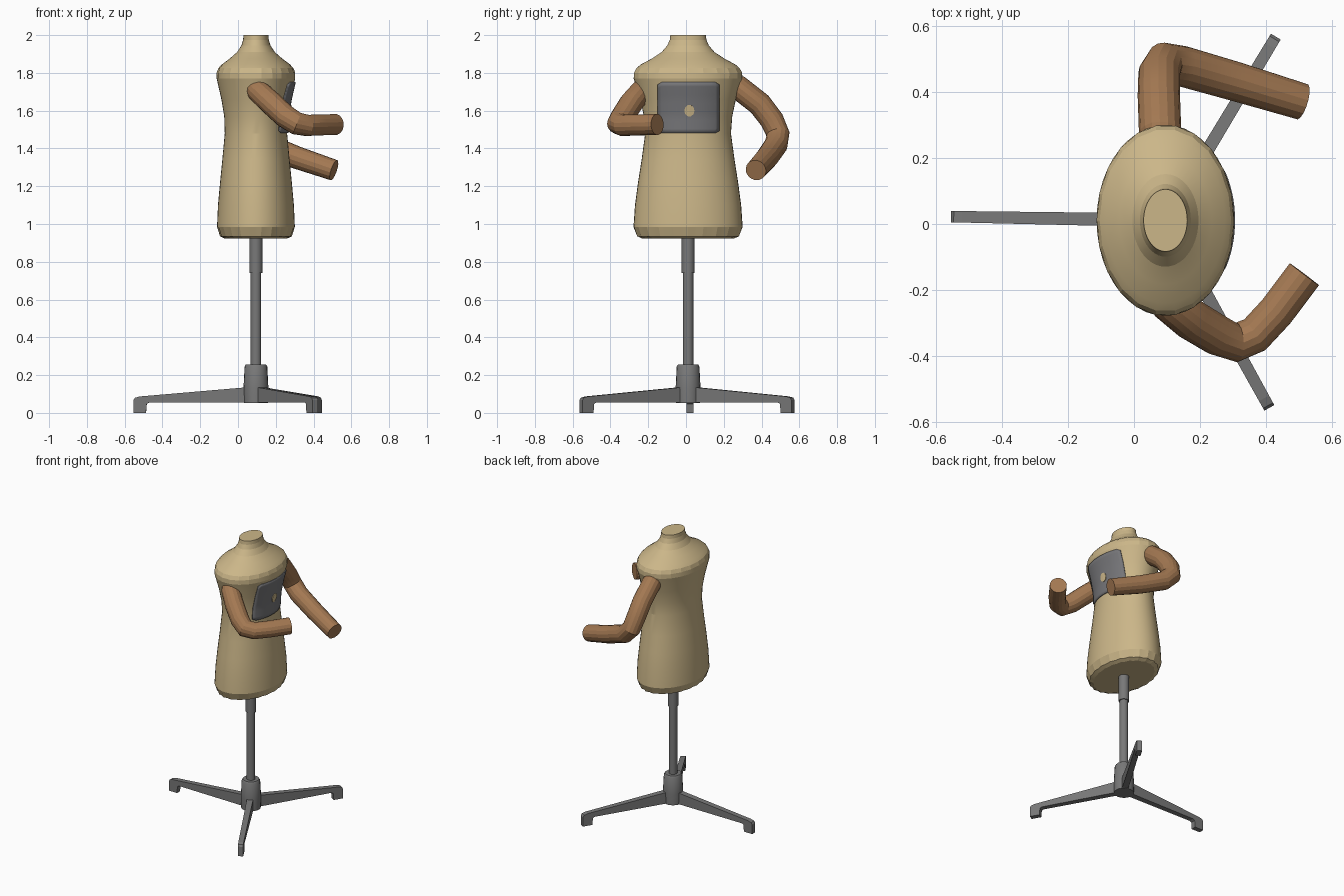
import bpy, bmesh, math
from mathutils import Vector

if "Cube" in bpy.data.objects:
    bpy.data.objects.remove(bpy.data.objects["Cube"])

CX, CY = 0.095, 0.011   # axis of the stand and torso


def material(name, rgb):
    m = bpy.data.materials.new(name)
    m.diffuse_color = (*rgb, 1)
    m.use_nodes = True
    m.node_tree.nodes["Principled BSDF"].inputs["Base Color"].default_value = m.diffuse_color
    return m


CLOTH = material("tan_cloth", (0.60, 0.47, 0.25))
WOOD = material("brown_wood", (0.37, 0.19, 0.085))
METAL = material("grey_metal", (0.19, 0.19, 0.19))
PANEL = material("slate_panel", (0.18, 0.18, 0.19))


def finish(bm, name, mat, smooth=None):
    bmesh.ops.recalc_face_normals(bm, faces=bm.faces)
    me = bpy.data.meshes.new(name)
    bm.to_mesh(me)
    bm.free()
    ob = bpy.data.objects.new(name, me)
    bpy.context.collection.objects.link(ob)
    me.materials.append(mat)
    if smooth:
        bpy.ops.object.select_all(action='DESELECT')
        ob.select_set(True)
        bpy.context.view_layer.objects.active = ob
        bpy.ops.object.shade_smooth_by_angle(angle=math.radians(smooth))
    return ob


def loft(rings, name, mat, smooth=None):
    """Skin a list of closed rings of points and cap both ends."""
    bm = bmesh.new()
    rows = [[bm.verts.new(p) for p in r] for r in rings]
    n = len(rows[0])
    for a, b in zip(rows, rows[1:]):
        for i in range(n):
            j = (i + 1) % n
            bm.faces.new((a[i], a[j], b[j], b[i]))
    bm.faces.new(rows[0])
    bm.faces.new(rows[-1])
    return finish(bm, name, mat, smooth)


def ellipse(z, hx, hy, n, pleat=0.0):
    pts = []
    for i in range(n):
        a = math.tau * i / n
        k = 1 - pleat * (i % 2)
        pts.append((CX + hx * k * math.cos(a), CY + hy * k * math.sin(a), z))
    return pts


# Torso profile: height, half width x, half width y, pleat depth
TORSO = [
    (0.923, 0.165, 0.245, 0.03), (0.935, 0.190, 0.272, 0.03),
    (0.985, 0.206, 0.289, 0.0), (1.10, 0.201, 0.281, 0.0),
    (1.22, 0.190, 0.265, 0.0), (1.34, 0.178, 0.246, 0.0),
    (1.48, 0.165, 0.227, 0.0), (1.57, 0.168, 0.234, 0.0),
    (1.66, 0.183, 0.253, 0.0), (1.77, 0.208, 0.288, 0.0),
    (1.80, 0.208, 0.289, 0.015), (1.825, 0.199, 0.276, 0.012),
    (1.845, 0.180, 0.250, 0.0), (1.875, 0.140, 0.193, 0.0),
    (1.91, 0.100, 0.140, 0.0), (1.945, 0.077, 0.110, 0.0),
    (1.975, 0.068, 0.097, 0.0), (2.0, 0.066, 0.094, 0.0),
]
loft([ellipse(z, hx, hy, 44, p) for z, hx, hy, p in TORSO], "torso", CLOTH, 12)


def chest(y, z, gap):
    """Point just off the chest surface on the +x side."""
    for (z0, a0, b0, _), (z1, a1, b1, _) in zip(TORSO, TORSO[1:]):
        if z0 <= z <= z1:
            t = (z - z0) / (z1 - z0)
            hx, hy = a0 + (a1 - a0) * t, b0 + (b1 - b0) * t
            return Vector((CX + hx * math.sqrt(1 - ((y - CY) / hy) ** 2) + gap, y, z))


# Chest panel: curved sheet with clipped corners
bm = bmesh.new()
NY, NZ = 16, 12
grid = []
for i in range(NY + 1):
    v = abs(2 * i / NY - 1)
    half = 0.135 - (0.012 if v == 1 else 0)
    grid.append([bm.verts.new(chest(0.013 + 0.162 * (2 * i / NY - 1),
                                    1.616 + half * (2 * k / NZ - 1), 0.004))
                 for k in range(NZ + 1)])
for i in range(NY):
    for k in range(NZ):
        bm.faces.new((grid[i][k], grid[i + 1][k], grid[i + 1][k + 1], grid[i][k + 1]))
panel = finish(bm, "chest_panel", PANEL, 30)
mod = panel.modifiers.new("thickness", 'SOLIDIFY')
mod.thickness = 0.006
mod.offset = 0

# Small cloth spot in the panel
bm = bmesh.new()
rim = [bm.verts.new(chest(0.018 + 0.027 * math.cos(math.tau * i / 10),
                          1.60 + 0.031 * math.sin(math.tau * i / 10), 0.009))
       for i in range(10)]
mid = bm.verts.new(chest(0.018, 1.60, 0.009))
for i in range(10):
    bm.faces.new((mid, rim[i], rim[(i + 1) % 10]))
spot = finish(bm, "panel_spot", CLOTH)
mod = spot.modifiers.new("thickness", 'SOLIDIFY')
mod.thickness = 0.004
mod.offset = 0


def arm(path, name, n=16):
    """Sweep a round section along (x, y, z, radius) points."""
    pts = [Vector(p[:3]) for p in path]
    u, rings = None, []
    for i, p in enumerate(pts):
        before = (p - pts[i - 1]).normalized() if i else Vector()
        after = (pts[i + 1] - p).normalized() if i + 1 < len(pts) else Vector()
        t = (before + after).normalized()
        u = t.cross(Vector((0, 0, 1))) if u is None else u - t * u.dot(t)
        u.normalize()
        w = t.cross(u)
        r = path[i][3]
        rings.append([p + r * (u * math.cos(math.tau * k / n) + w * math.sin(math.tau * k / n))
                      for k in range(n)])
    loft(rings, name, WOOD, 20)


arm([(0.080, 0.235, 1.745, 0.050), (0.079, 0.275, 1.725, 0.064),
     (0.075, 0.390, 1.635, 0.064), (0.076, 0.455, 1.550, 0.063),
     (0.092, 0.487, 1.475, 0.062), (0.150, 0.476, 1.418, 0.062),
     (0.310, 0.430, 1.352, 0.060), (0.508, 0.370, 1.285, 0.056)], "left_arm")
arm([(0.085, -0.215, 1.725, 0.050), (0.105, -0.235, 1.705, 0.060),
     (0.175, -0.290, 1.640, 0.063), (0.250, -0.335, 1.570, 0.062),
     (0.310, -0.358, 1.532, 0.060), (0.365, -0.335, 1.522, 0.057),
     (0.430, -0.265, 1.524, 0.056), (0.515, -0.152, 1.527, 0.056)], "right_arm")


# Stand: pole, sleeve and hub
def turned(profile, name, n=20):
    loft([ellipse(z, r, r, n) for z, r in profile], name, METAL, 30)


turned([(0.20, 0.028), (0.80, 0.028)], "pole")
turned([(0.74, 0.034), (0.93, 0.034)], "pole_sleeve")
turned([(0.052, 0.064), (0.13, 0.066), (0.245, 0.060), (0.257, 0.053)], "hub")

# Three legs with hooked feet: side outline as (distance, height)
OUTLINE = [(0.02, 0.055), (0.565, 0.055), (0.578, 0.048), (0.582, 0.0),
           (0.648, 0.0), (0.648, 0.068), (0.640, 0.080), (0.615, 0.087), (0.02, 0.138)]
for k in range(3):
    a = math.radians(59 + 120 * k)
    d = Vector((math.cos(a), math.sin(a), 0))
    s = Vector((-d.y, d.x, 0))
    sides = []
    for sign in (-1, 1):
        sides.append([Vector((CX, CY, z)) + d * r + s * sign * (0.021 - 0.006 * r)
                      for r, z in OUTLINE])
    loft(sides, f"leg_{k + 1}", METAL)
